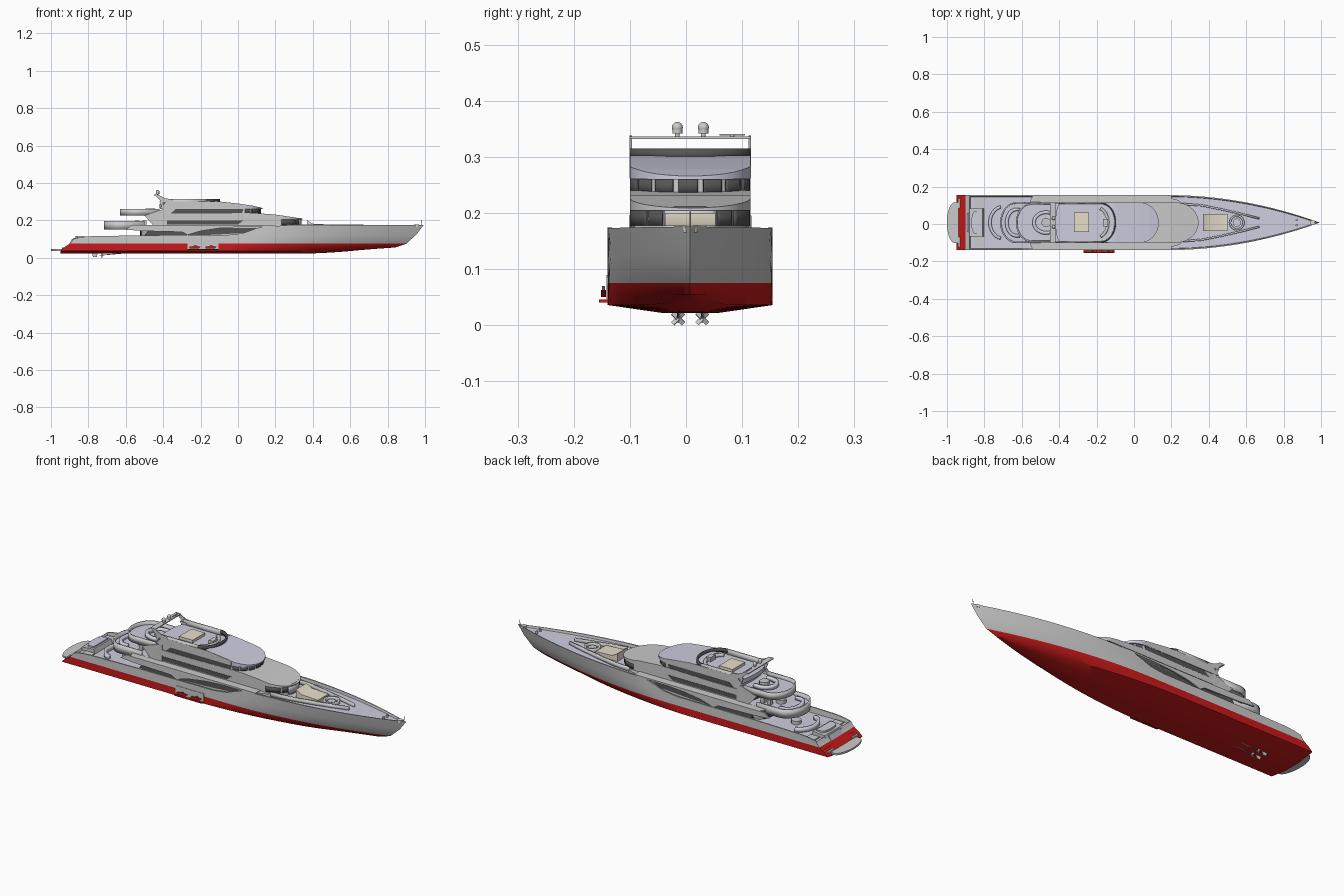
import bpy, bmesh, math
from mathutils import Vector, Matrix

if "Cube" in bpy.data.objects:
    bpy.data.objects.remove(bpy.data.objects["Cube"])

CY = 0.0075  # hull centreline

def mat(name, c):
    m = bpy.data.materials.new(name)
    m.diffuse_color = (*c, 1)
    m.use_nodes = True
    m.node_tree.nodes["Principled BSDF"].inputs["Base Color"].default_value = m.diffuse_color
    return m

RED, PALE = mat("red", (0.6, 0.01, 0.01)), mat("pale", (0.62, 0.62, 0.74))
GLASS, BEIGE = mat("glass", (0.09, 0.09, 0.09)), mat("beige", (0.8, 0.74, 0.6))
GREY = mat("grey", (0.55, 0.55, 0.55))

def make(name, bm, *mats):
    bmesh.ops.remove_doubles(bm, verts=bm.verts, dist=1e-5)
    bmesh.ops.recalc_face_normals(bm, faces=bm.faces)
    me = bpy.data.meshes.new(name)
    bm.to_mesh(me)
    bm.free()
    for m in mats:
        if m:
            me.materials.append(m)
    ob = bpy.data.objects.new(name, me)
    ob.location.y = CY
    bpy.context.collection.objects.link(ob)
    return ob

def interp(pts, x):
    if x <= pts[0][0]:
        return pts[0][1]
    for (a, p), (b, q) in zip(pts, pts[1:]):
        if x <= b:
            return p + (q - p) * (x - a) / (b - a)
    return pts[-1][1]

def box(name, x, y, z, m=None):
    bm = bmesh.new()
    c = Vector([(a + b) / 2 for a, b in (x, y, z)])
    s = [b - a for a, b in (x, y, z)]
    bmesh.ops.create_cube(bm, size=1, matrix=Matrix.Translation(c) @ Matrix.Diagonal((*s, 1)))
    return make(name, bm, m)

def rod(name, a, b, r, m=None, r2=None, n=12):
    a, b = Vector(a), Vector(b)
    bm = bmesh.new()
    q = (b - a).to_track_quat('Z', 'Y').to_matrix().to_4x4()
    bmesh.ops.create_cone(bm, cap_ends=True, segments=n, radius1=r, radius2=r if r2 is None else r2,
                          depth=(b - a).length, matrix=Matrix.Translation((a + b) / 2) @ q)
    return make(name, bm, m)

def prism(name, poly, y0, y1, m=None):
    """Side profile (x, z) extruded across y."""
    bm = bmesh.new()
    f = bm.faces.new([bm.verts.new((x, y0, z)) for x, z in poly])
    r = bmesh.ops.extrude_face_region(bm, geom=[f])
    bmesh.ops.translate(bm, vec=(0, y1 - y0, 0), verts=[v for v in r['geom'] if isinstance(v, bmesh.types.BMVert)])
    return make(name, bm, m)

def pair(name, poly, y0, y1, m=None):
    for s, side in ((1, "port"), (-1, "starboard")):
        prism(f"{name}_{side}", poly, s * y0, s * y1, m)

def slab(name, x0, x1, hw, fa, ff, zb, zt, m=None):
    """Deck tier: straight sides, elliptical aft (fa deep) and front (ff deep) ends."""
    xs = [x0 + fa * (1 - math.cos(i * math.pi / 32)) for i in range(17)]
    xs += [x1 - ff * (1 - math.cos(i * math.pi / 32)) for i in range(17)]
    xs += [p[0] for p in zb + zt if x0 < p[0] < x1]
    xs += [x0 + (x1 - x0) * i / 12 for i in range(1, 12)]
    bm, rows = bmesh.new(), []
    for x in sorted(set(round(v, 5) for v in xs)):
        u = (x0 + fa - x) / fa if fa and x < x0 + fa else ((x - x1 + ff) / ff if ff and x > x1 - ff else 0)
        w = hw * math.sqrt(max(0, 1 - u * u))
        b, t = interp(zb, x), interp(zt, x)
        rows.append([bm.verts.new(p) for p in ((x, -w, b), (x, w, b), (x, w, t), (x, -w, t))])
    for a, b in zip(rows, rows[1:]):
        for i in range(4):
            bm.faces.new((a[i], a[i - 1], b[i - 1], b[i]))
    bm.faces.new(rows[0])
    bm.faces.new(rows[-1])
    bmesh.ops.dissolve_degenerate(bm, dist=1e-5, edges=bm.edges)
    return make(name, bm, m)

def wall(name, pts, z0, z1, th=0.006, m=None):
    """Upright strip along a plan path."""
    bm = bmesh.new()
    lo, hi = [[bm.verts.new((x, y, z)) for x, y in pts] for z in (z0, z1)]
    for i in range(len(pts) - 1):
        bm.faces.new((lo[i], lo[i + 1], hi[i + 1], hi[i]))
    ob = make(name, bm, m)
    md = ob.modifiers.new("thickness", 'SOLIDIFY')
    md.thickness, md.offset = th, 0
    return ob

def arc(cx, rx, ry, a0, a1, n=24):
    return [(cx + rx * math.cos(math.radians(a0 + (a1 - a0) * i / n)),
             ry * math.sin(math.radians(a0 + (a1 - a0) * i / n))) for i in range(n + 1)]

# Hull: level lines from keel up over the bulwark and onto the deck
SHEER = [(-.9, .095), (-.86, .107), (-.8, .115), (-.5, .12), (-.05, .122), (.03, .132), (.09, .155), (.14, .169), (.3, .173), (1, .176)]
DECK = [(-.5, .088), (-.49, .11), (.1, .112), (.2, .155), (.9, .165), (1, .17)]
# stern x, bow x, taper start, taper power, half beam, z
LEVELS = [(-.95, .66, -.2, 1.8, 0, .022), (-.95, .66, -.2, 1.8, .05, .022), (-.95, .74, -.15, 1.9, .147, .036),
          (-.93, .84, -.05, 1.9, .147, .055), (-.90, .90, .03, 1.9, .147, .075), (-.89, .955, .1, 2, .147, .5),
          (-.88, .993, .18, 2, .147, 1), (-.88, .985, .18, 2, .140, 1), (-.875, .975, .18, 2, .138, 0), (-.875, .975, .18, 2, 0, 0)]
N = 90
bm = bmesh.new()
grid = []
for k, (xs, xb, st, pw, hw, z) in enumerate(LEVELS):
    rows = ([], [])
    for i in range(N + 1):
        x = xs + (xb - xs) * math.sin(i / N * math.pi / 2)
        w = hw * (1 - max(0, (x - st) / (xb - st)) ** pw)
        zz = z if k < 5 else .075 + (interp(SHEER, x) - .075) * z
        if k < 2:
            zz = .022 + .02 * max(0, (x - .3) / .36) ** 2
        elif k == 2:
            zz = .036 + .012 * max(0, (x - .4) / .34) ** 2
        if k > 7:
            zz = interp(DECK, x)
        for s in (0, 1):
            rows[s].append(bm.verts.new((x, w * (1 - 2 * s), zz)))
    grid.append(rows)
for k in range(len(LEVELS) - 1):
    a, b = grid[k], grid[k + 1]
    mi = 1 if k < 4 else (2 if k == 8 else 0)
    for s in (0, 1):
        for i in range(N):
            bm.faces.new((a[s][i], a[s][i + 1], b[s][i + 1], b[s][i])).material_index = mi
    if k < 8:
        bm.faces.new((a[0][0], b[0][0], b[1][0], a[1][0])).material_index = mi
bmesh.ops.dissolve_degenerate(bm, dist=1e-5, edges=bm.edges)
make("hull", bm, GREY, RED, PALE)

# Stern: swim platform, garage block and stairs
slab("swim_platform", -1, -.84, .108, .04, 0, [(0, .036)], [(0, .046)])
prism("transom_block", [(-.91, .046), (-.88, .105), (-.81, .112), (-.8, .085)], -.075, .075)
prism("transom_door", [(-.915, .048), (-.888, .1), (-.88, .1), (-.9, .048)], -.05, .05, PALE)
slab("stern_sunpad", -.87, -.82, .06, .02, 0, [(0, .1)], [(0, .117)], PALE)
for i in range(5):
    for s in (1, -1):
        box(f"stern_step_{i}", (-.94 + .022 * i, -.8), sorted((s * .078, s * .13)), (.04, .054 + .01 * i))

# Main deck: house, side panels sweeping over the eye-shaped opening, glass
slab("main_house", -.52, .3, .128, .05, .1, [(0, .085)], [(0, .17)])
pair("side_panel", [(-.6, .15), (-.5, .143), (-.3, .138), (-.27, .122), (-.2, .143), (-.1, .158), (0, .165), (.14, .166),
                    (.2, .174), (-.57, .174)], .139, .147)
pair("main_window", [(-.5, .118), (-.26, .118), (-.1, .125), (.06, .135), (.1, .16), (-.1, .16), (-.3, .145), (-.48, .143)], .127, .132, GLASS)
slab("side_deck", -.57, .2, .1465, .04, 0, [(0, .166)], [(0, .1735)])
slab("aft_saloon_glass", -.523, -.4, .11, .05, 0, [(0, .09)], [(0, .15)], GLASS)
wall("aft_deck_sofa", arc(-.7, .07, .085, 100, 260), .085, .11, .016, PALE)
rod("aft_table", (-.66, 0, .085), (-.66, 0, .106), .025)

# Upper deck aft terrace
slab("upper_terrace", -.71, -.4, .107, .07, 0, [(-.71, .152), (-.5, .15)], [(0, .174)], PALE)
U = lambda x, f, w, xe: [(xe, w)] + arc(x + f, f, w, 90, 270) + [(xe, -w)]
wall("upper_bulwark", U(-.712, .08, .105, -.5), .15, .196, .008)
wall("upper_sofa", U(-.68, .05, .07, -.61), .174, .19, .018, PALE)
for i, x in enumerate((-.55, -.51)):
    for s in (1, -1):
        box(f"terrace_chair_{i}", (x, x + .02), (s * .05 - .01, s * .05 + .01), (.174, .2))
rod("terrace_table", (-.57, 0, .174), (-.57, 0, .195), .025)

# Upper deck house with forward wraparound glass
slab("upper_house", -.45, .335, .104, .03, .11, [(0, .155)], [(0, .212)])
slab("upper_house_roof", -.45, .345, .1075, .03, .12, [(0, .205)], [(-.2, .235), (.08, .24), (.2, .231), (.3, .216), (.345, .209)])
for i, (a, b) in enumerate(((28, 44), (48, 86), (-44, -28), (-86, -48))):
    wall(f"upper_front_glass_{i}", arc(.225, .113, .105, a, b, 10), .176, .205, .004, GLASS)
wall("upper_front_wall", arc(.225, .112, .104, -26, 26, 10), .165, .205, .004, PALE)
pair("upper_window", [(-.4, .178), (.0, .178), (.03, .2), (-.38, .2)], .102, .1055, GLASS)
slab("upper_aft_glass", -.453, -.4, .09, .03, 0, [(0, .174)], [(0, .225)], GLASS)

# Bridge deck aft terrace
slab("bridge_terrace", -.625, -.38, .1, .07, 0, [(-.625, .232), (-.45, .222)], [(0, .243)], PALE)
wall("bridge_bulwark", U(-.628, .08, .1, -.42), .226, .262, .008)
wall("bridge_sofa", arc(-.47, .065, .055, 70, 290), .243, .262, .018, PALE)
rod("bridge_table", (-.47, 0, .243), (-.47, 0, .263), .025)
for s in (1, -1):
    prism(f"aft_side_wing_{s}", [(-.5, .225), (-.45, .17), (-.38, .17), (-.38, .3), (-.42, .3), (-.4, .26)], s * .1, s * .1075)

# Wheelhouse and sloping roof
slab("wheelhouse", -.4, .118, .104, .02, .09, [(0, .2)], [(0, .268)])
slab("wheelhouse_roof", -.42, .132, .1075, .03, .1, [(-.42, .265), (.13, .26)],
     [(-.42, .288), (-.15, .288), (-.12, .303), (0, .29), (.08, .278), (.132, .266)], PALE)
for i in range(7):
    a = -84 + i * 24.2
    wall(f"wheelhouse_pane_{i}", arc(.028, .092, .1055, a, a + 19, 8), .233, .261, .005, GLASS)
pair("bridge_window", [(-.36, .236), (.02, .236), (.03, .262), (-.33, .262)], .102, .1065, GLASS)
pair("roof_side", [(-.42, .262), (.03, .262), (.03, .285), (-.12, .302), (-.38, .302)], .1035, .1085)

# Flybridge
sides = lambda s: [(-.4, s * .104), (-.17, s * .104)]
for s in (1, -1):
    wall(f"flybridge_coaming_{s}", sides(s), .28, .315, .008)
wall("flybridge_windscreen", arc(-.18, .08, .104, -90, 90), .295, .315, .008, GLASS)
box("flybridge_sunpad", (-.32, -.24), (-.05, .055), (.285, .303), BEIGE)
wall("flybridge_seat", arc(-.2, .06, .08, -70, 70), .285, .302, .016)
box("helm_console", (-.165, -.14), (-.02, .02), (.285, .312))

# Mast arch, domes and radar
pair("arch_leg", [(-.35, .312), (-.39, .318), (-.43, .338), (-.45, .338), (-.42, .312), (-.41, .295), (-.35, .295)], .1035, .1085)
box("arch_crossbar", (-.45, -.42), (-.1085, .1085), (.332, .3365))
for i, y in enumerate((-.023, .0235)):
    rod(f"dome_stem_{i}", (-.43, y, .335), (-.43, y, .343), .004)
    rod(f"dome_base_{i}", (-.43, y, .342), (-.43, y, .353), .009, n=20)
    bm = bmesh.new()
    bmesh.ops.create_uvsphere(bm, u_segments=20, v_segments=12, radius=.0098, matrix=Matrix.Translation((-.43, y, .3525)))
    make(f"dome_{i}", bm)
rod("radar_post", (-.43, .075, .335), (-.43, .075, .34), .004)
box("radar_bar", (-.433, -.427), (.052, .098), (.338, .341))

# Foredeck: sunpad, round pool, converging coamings, bow fittings
prism("foredeck_sunpad", [(.37, .155), (.37, .2), (.4, .182), (.5, .177), (.5, .155)], -.045, .045, BEIGE)
wall("round_seat", arc(.55, .036, .036, 0, 360, 36), .155, .178, .01)
rod("round_seat_pad", (.55, 0, .155), (.55, 0, .17), .022, PALE, n=28)
for s in (1, -1):
    wall(f"foredeck_coaming_{s}", [(.26, s * .1), (.36, s * .092), (.48, s * .068), (.58, s * .045), (.67, s * .022)], .155, .178, .01)
    rod(f"bow_winch_{s}", (.87, s * .014, .16), (.87, s * .014, .176), .006)
rod("bow_pad", (.955, 0, .165), (.955, 0, .179), .013, BEIGE, n=20)
rod("jackstaff", (.978, 0, .17), (.982, 0, .203), .0015)

# Starboard side hatch with fold-down red platform and two small craft
box("hatch_recess", (-.27, -.105), (-.1495, -.14), (.045, .09))
box("hatch_platform", (-.27, -.105), (-.1625, -.14), (.041, .046), RED)
for i, x in enumerate((-.23, -.145)):
    prism(f"craft_body_{i}", [(x - .03, .05), (x + .02, .05), (x + .032, .06), (x, .063), (x - .03, .059)], -.159, -.15, RED)
    prism(f"craft_seat_{i}", [(x - .022, .06), (x + .012, .06), (x + .006, .07), (x - .006, .065)], -.157, -.152, GLASS)

# Propellers and rudders
for s in (1, -1):
    y = s * .0215
    rod(f"prop_shaft_{s}", (-.62, y, .024), (-.73, y, .014), .002)
    rod(f"prop_hub_{s}", (-.72, y, .0145), (-.74, y, .0135), .0035, r2=.001)
    for i in range(4):
        a = math.radians(45 + 90 * i)
        bm = bmesh.new()
        bmesh.ops.create_cube(bm, size=1, matrix=Matrix.Translation((-.727, y, .0125)) @ Matrix.Rotation(a, 4, 'X')
                              @ Matrix.Translation((0, 0, .007)) @ Matrix.Rotation(.6, 4, 'Z') @ Matrix.Diagonal((.002, .009, .0135, 1)))
        make(f"prop_blade_{s}_{i}", bm)
    prism(f"rudder_{s}", [(-.78, .024), (-.775, .004), (-.755, .004), (-.75, .024)], y - .0015, y + .0015)

# Smooth shading with sharp edges kept
bpy.ops.object.select_all(action='SELECT')
bpy.context.view_layer.objects.active = bpy.data.objects["hull"]
bpy.ops.object.shade_smooth_by_angle(angle=math.radians(35))
